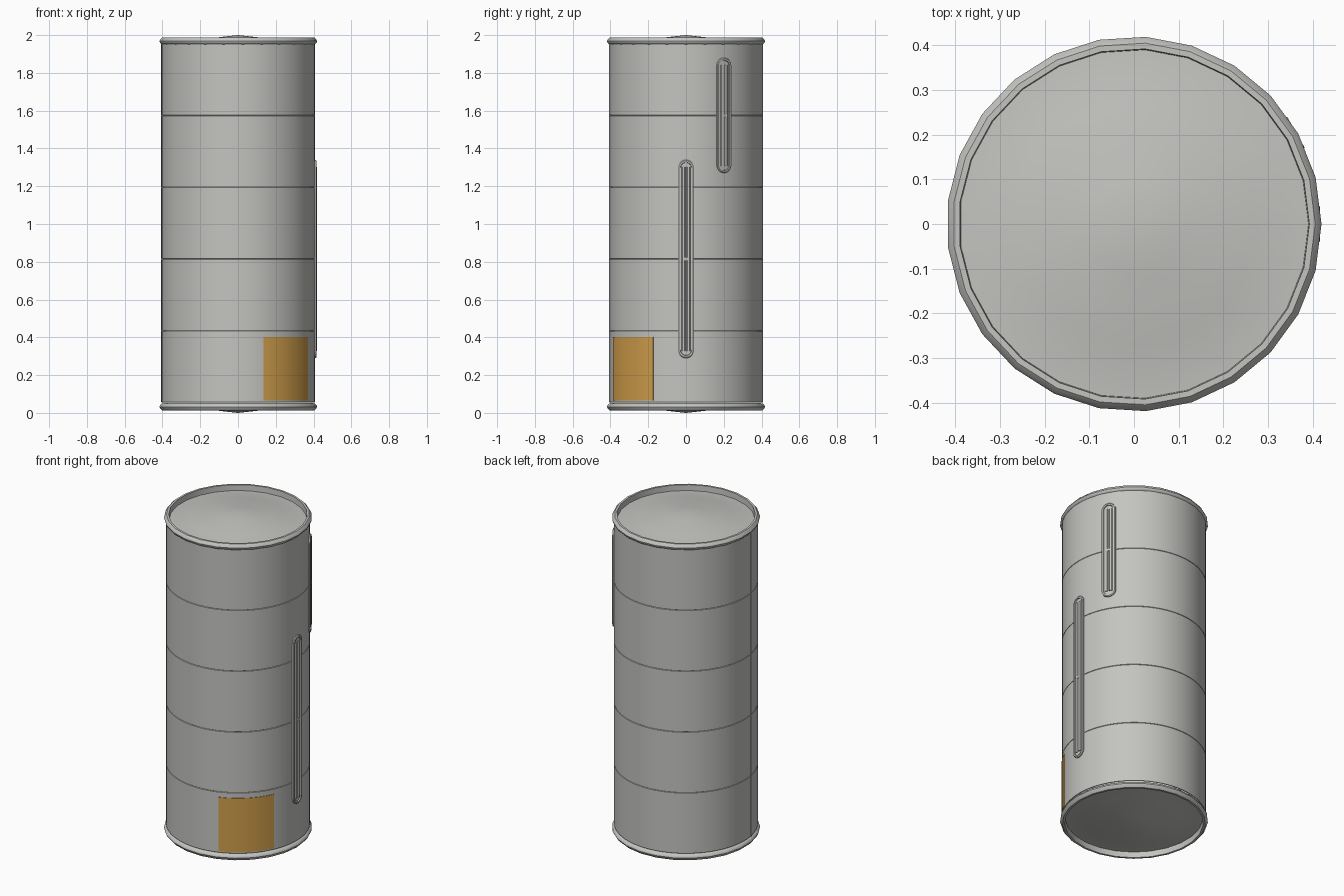
import bpy, bmesh
from math import sin, cos, pi, radians
from mathutils import Matrix

old = bpy.data.objects.get("Cube")
if old:
    bpy.data.objects.remove(old, do_unlink=True)

R = 0.407                      # shell radius
Z0, Z1, COURSES = 0.055, 1.955, 5


def material(name, color):
    m = bpy.data.materials.new(name)
    m.use_nodes = True
    m.diffuse_color = (*color, 1)
    m.node_tree.nodes["Principled BSDF"].inputs["Base Color"].default_value = (*color, 1)
    return m


steel = material("light grey steel", (0.55, 0.55, 0.53))
amber = material("amber label", (0.63, 0.34, 0.07))


def finish(name, bm, mat, angle=30):
    bmesh.ops.remove_doubles(bm, verts=bm.verts, dist=1e-5)
    bmesh.ops.recalc_face_normals(bm, faces=bm.faces)
    me = bpy.data.meshes.new(name)
    bm.to_mesh(me)
    bm.free()
    ob = bpy.data.objects.new(name, me)
    bpy.context.collection.objects.link(ob)
    me.materials.append(mat)
    bpy.ops.object.select_all(action="DESELECT")
    bpy.context.view_layer.objects.active = ob
    ob.select_set(True)
    bpy.ops.object.shade_smooth_by_angle(angle=radians(angle))
    return ob


def lathe(name, profile, sides, mat, start=0, sweep=360, closed=False, angle=30):
    """Spin an (r, z) profile around the z axis."""
    bm = bmesh.new()
    vs = [bm.verts.new((r * cos(radians(start)), r * sin(radians(start)), z)) for r, z in profile]
    pairs = list(zip(vs, vs[1:])) + ([(vs[-1], vs[0])] if closed else [])
    edges = [bm.edges.new(p) for p in pairs]
    if closed:
        bm.faces.new(vs)
    bmesh.ops.spin(bm, geom=vs + edges + bm.faces[:], cent=(0, 0, 0), axis=(0, 0, 1),
                   angle=radians(sweep), steps=sides)
    return finish(name, bm, mat, angle)


# Shell: five stacked courses with hairline grooves between them
step = (Z1 - Z0) / COURSES
shell = []
for i in range(COURSES):
    a, b = Z0 + i * step, Z0 + (i + 1) * step
    shell += [(R - 0.003, a), (R, a + 0.002), (R, b - 0.002), (R - 0.003, b)]
lathe("tank_shell", shell, 75, steel)

# Vertical weld seam
lathe("weld_seam", [(R - 0.01, Z0), (R + 0.002, Z0), (R + 0.002, Z1), (R - 0.01, Z1)],
      1, steel, start=189, sweep=1, closed=True)

# End caps: rolled rim around a shallow domed plate
cap = [(0.395, 1.948), (0.409, 1.952), (0.417, 1.96), (0.419, 1.968), (0.415, 1.977),
       (0.405, 1.987), (0.392, 1.987), (0.39, 1.952), (0.34, 1.955),
       (0.27, 1.967), (0.19, 1.978), (0.1, 1.989), (0, 2.0)]
lathe("top_cap", cap, 25, steel, angle=35)
lathe("bottom_cap", [(r, 2 - z) for r, z in cap], 25, steel, angle=35)

# Label plate wrapped around the shell
lathe("label_plate", [(R - 0.004, 0.065), (R + 0.003, 0.065), (R + 0.003, 0.402), (R - 0.004, 0.402)],
      12, amber, start=-70.7, sweep=45.6, closed=True)


def pill(half_w, z_low, z_high, n=10):
    """Outline of an upright rounded slot in the (y, z) plane."""
    top = [(half_w * cos(pi * i / n), z_high - half_w + half_w * sin(pi * i / n)) for i in range(n + 1)]
    low = [(-half_w * cos(pi * i / n), z_low + half_w - half_w * sin(pi * i / n)) for i in range(n + 1)]
    return top + low


def gauge(name, turn, low, high):
    """Sight gauge: rounded raised frame holding two slim tubes and a middle clip."""
    spin = Matrix.Rotation(radians(turn), 4, "Z")
    bm = bmesh.new()
    w = 0.043
    layers = [(w, 0, R - 0.012), (w, 0, R + 0.005), (w - 0.005, 0.005, R + 0.009),
              (w - 0.013, 0.013, R + 0.009), (w - 0.015, 0.015, R + 0.003)]
    rings = [[bm.verts.new((x, y, z)) for y, z in pill(hw, low + d, high - d)] for hw, d, x in layers]
    for a, b in zip(rings, rings[1:]):
        for i in range(len(a)):
            j = (i + 1) % len(a)
            bm.faces.new((a[i], a[j], b[j], b[i]))
    bm.faces.new(rings[-1])
    bm.transform(spin)
    finish(name + "_frame", bm, steel)

    bm = bmesh.new()
    mid, length = (low + high) / 2, high - low - 0.075
    for y in (-0.013, 0.013):
        bmesh.ops.create_cone(bm, cap_ends=True, segments=12, radius1=0.011, radius2=0.011,
                              depth=length, matrix=Matrix.Translation((R - 0.001, y, mid)))
    bmesh.ops.create_cube(bm, size=1, matrix=Matrix.Translation((R, 0, mid))
                          @ Matrix.Diagonal((0.018, 0.035, 0.015, 1)))
    bm.transform(spin)
    finish(name + "_tubes", bm, steel)


gauge("lower_gauge", 0, 0.29, 1.34)
gauge("upper_gauge", 29.5, 1.27, 1.88)
